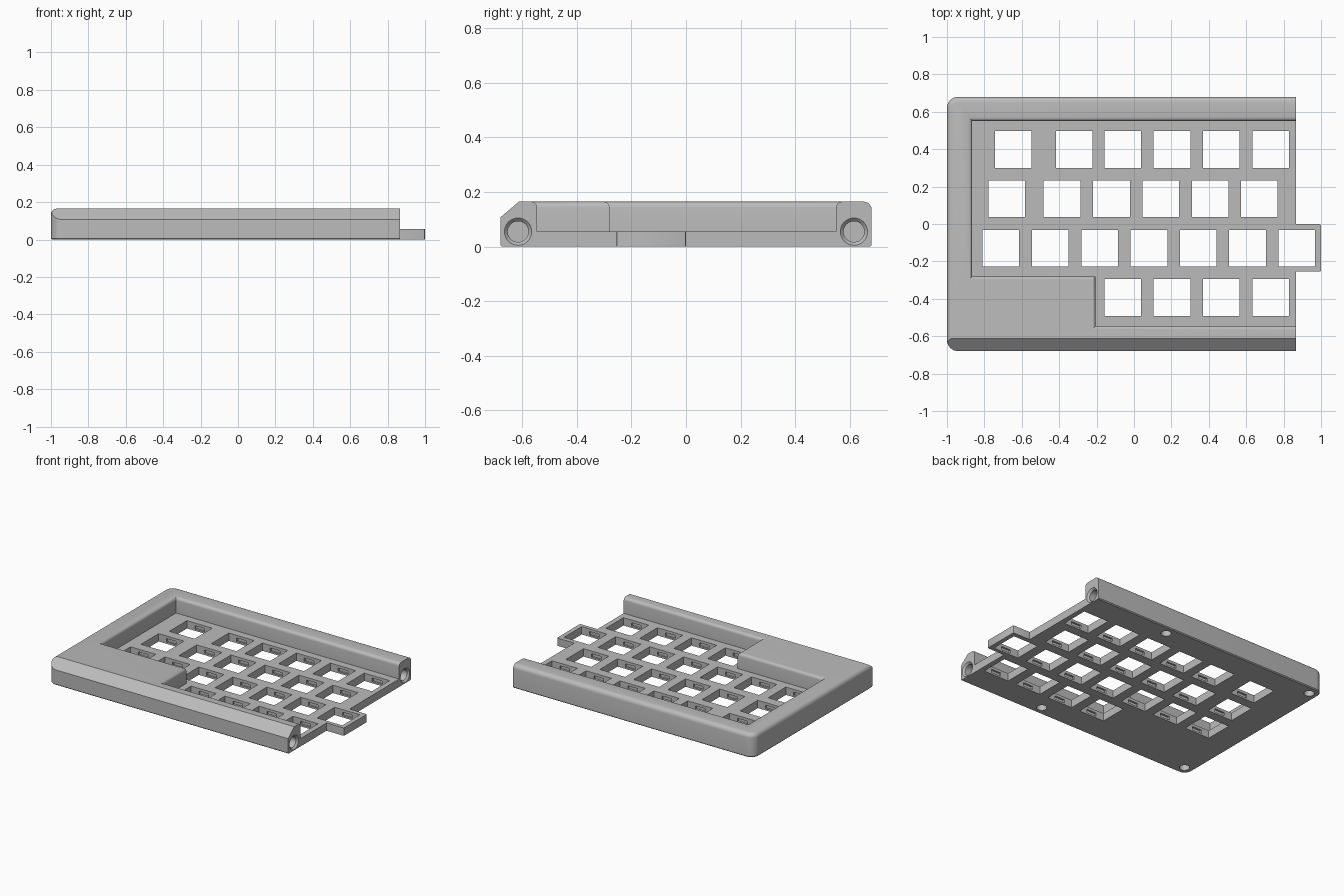
import bpy, bmesh, math
from mathutils import Matrix, Vector

cube = bpy.data.objects.get("Cube")
if cube:
    bpy.data.objects.remove(cube, do_unlink=True)

grey = bpy.data.materials.new("case grey")
grey.use_nodes = True
colour = (0.5, 0.5, 0.5, 1)
grey.diffuse_color = colour
grey.node_tree.nodes["Principled BSDF"].inputs["Base Color"].default_value = colour

TOP, PLATE, END, HALF = 0.165, 0.055, 0.865, 0.68


def make_object(name, bm):
    bmesh.ops.recalc_face_normals(bm, faces=bm.faces)
    mesh = bpy.data.meshes.new(name)
    bm.to_mesh(mesh)
    bm.free()
    mesh.materials.append(grey)
    obj = bpy.data.objects.new(name, mesh)
    bpy.context.collection.objects.link(obj)
    return obj


def loft(bm, rings):
    rows = [[bm.verts.new(p) for p in ring] for ring in rings]
    for low, high in zip(rows, rows[1:]):
        for i in range(len(low)):
            j = (i + 1) % len(low)
            bm.faces.new((low[i], low[j], high[j], high[i]))
    bm.faces.new(rows[0][::-1])
    bm.faces.new(rows[-1])


def add_box(bm, x, y, z0, z1, sx, sy):
    at = Matrix.Translation((x, y, (z0 + z1) / 2)) @ Matrix.Diagonal((sx, sy, z1 - z0, 1))
    bmesh.ops.create_cube(bm, size=1, matrix=at)


def cut(target, cutter):
    cutter.hide_render = True
    mod = target.modifiers.new("cut", "BOOLEAN")
    mod.operation = "DIFFERENCE"
    mod.solver = "EXACT"
    mod.object = cutter
    bpy.context.view_layer.objects.active = target
    bpy.ops.object.modifier_apply(modifier=mod.name)
    bpy.data.objects.remove(cutter, do_unlink=True)


# Case block with the key tab in its outline
outline = [(-1, -HALF), (END, -HALF), (END, -0.255), (1, -0.255),
           (1, 0), (END, 0), (END, HALF), (-1, HALF)]
bm = bmesh.new()
loft(bm, [[(x, y, z) for x, y in outline] for z in (0, TOP)])


def upright(edge):
    a, b = edge.verts
    return abs(a.co.z - b.co.z) > 0.1


def bevel(edges, size, segments):
    bmesh.ops.bevel(bm, geom=edges, offset=size, segments=segments, profile=0.5, affect="EDGES")


bevel([e for e in bm.edges if upright(e) and e.verts[0].co.x < -0.9], 0.06, 8)
bevel([e for e in bm.edges if upright(e) and e.verts[0].co.x > 0.9], 0.008, 2)
for z, size, segments in ((TOP, 0.03, 5), (0, 0.006, 1)):
    bevel([e for e in bm.edges if all(abs(v.co.z - z) < 0.001 for v in e.verts)
           and min(v.co.x for v in e.verts) < 0.8], size, segments)

# Sloped front edge
slope = bmesh.ops.bisect_plane(bm, geom=bm.verts[:] + bm.edges[:] + bm.faces[:],
                               plane_co=(0, -HALF, 0.107),
                               plane_no=Vector((0, -0.058, 0.068)), clear_outer=True)
rim = [g for g in slope["geom_cut"] if isinstance(g, bmesh.types.BMEdge)]
bmesh.ops.holes_fill(bm, edges=rim, sides=0)
case = make_object("keyboard_case", bm)

# Stepped key well with a rounded upper lip
corners = [(-0.865, -0.28, -1, -1), (-0.205, -0.28, -1, -1), (-0.205, -0.545, -1, -1),
           (1.2, -0.545, 0, -1), (1.2, 0.55, 0, 1), (-0.865, 0.55, -1, 1)]
lip = 0.022
levels = [(0, PLATE)]
for i in range(6):
    a = math.radians(18 * i)
    levels.append((lip * (1 - math.cos(a)), TOP - lip + lip * math.sin(a)))
levels.append((lip, 0.25))
bm = bmesh.new()
loft(bm, [[(x + dx * o, y + dy * o, z) for x, y, dx, dy in corners] for o, z in levels])
cut(case, make_object("well_cutter", bm))

# Switch openings, and the clip notches beneath them
pitch, size = 0.2635, 0.196
rows = [(0.398, -0.06, 4, [-0.645, -0.32]), (0.135, -0.12, 4, [-0.68, -0.385]),
        (-0.13, -0.447, 6, [-0.713]), (-0.393, -0.06, 4, [])]
keys = [(x, y) for y, start, count, extra in rows
        for x in extra + [start + pitch * i for i in range(count)]]
holes, notches = bmesh.new(), bmesh.new()
for x, y in keys:
    add_box(holes, x, y, -0.1, 0.1, size, size)
    add_box(notches, x, y, 0.012, 0.036, 0.075, size + 0.026)
cut(case, make_object("switch_cutter", holes))
cut(case, make_object("notch_cutter", notches))

# Screw recesses below and joining sockets in the open end
bm = bmesh.new()
for y in (-0.615, 0.615):
    for x in (-0.935, 0.25):
        bmesh.ops.create_cone(bm, cap_ends=True, segments=24, radius1=0.033, radius2=0.033,
                              depth=0.08, matrix=Matrix.Translation((x, y, 0)))
    profile = [(END - 0.14, 0.038), (END - 0.012, 0.038), (END, 0.05), (END + 0.05, 0.05)]
    turn = [math.tau * i / 32 for i in range(32)]
    loft(bm, [[(x, y + r * math.cos(a), PLATE + r * math.sin(a)) for a in turn]
              for x, r in profile])
cut(case, make_object("socket_cutter", bm))

# Smooth the rounded corners, keep the rest crisp
bpy.ops.object.select_all(action="DESELECT")
case.select_set(True)
bpy.context.view_layer.objects.active = case
bpy.ops.object.shade_smooth_by_angle(angle=math.radians(30))
